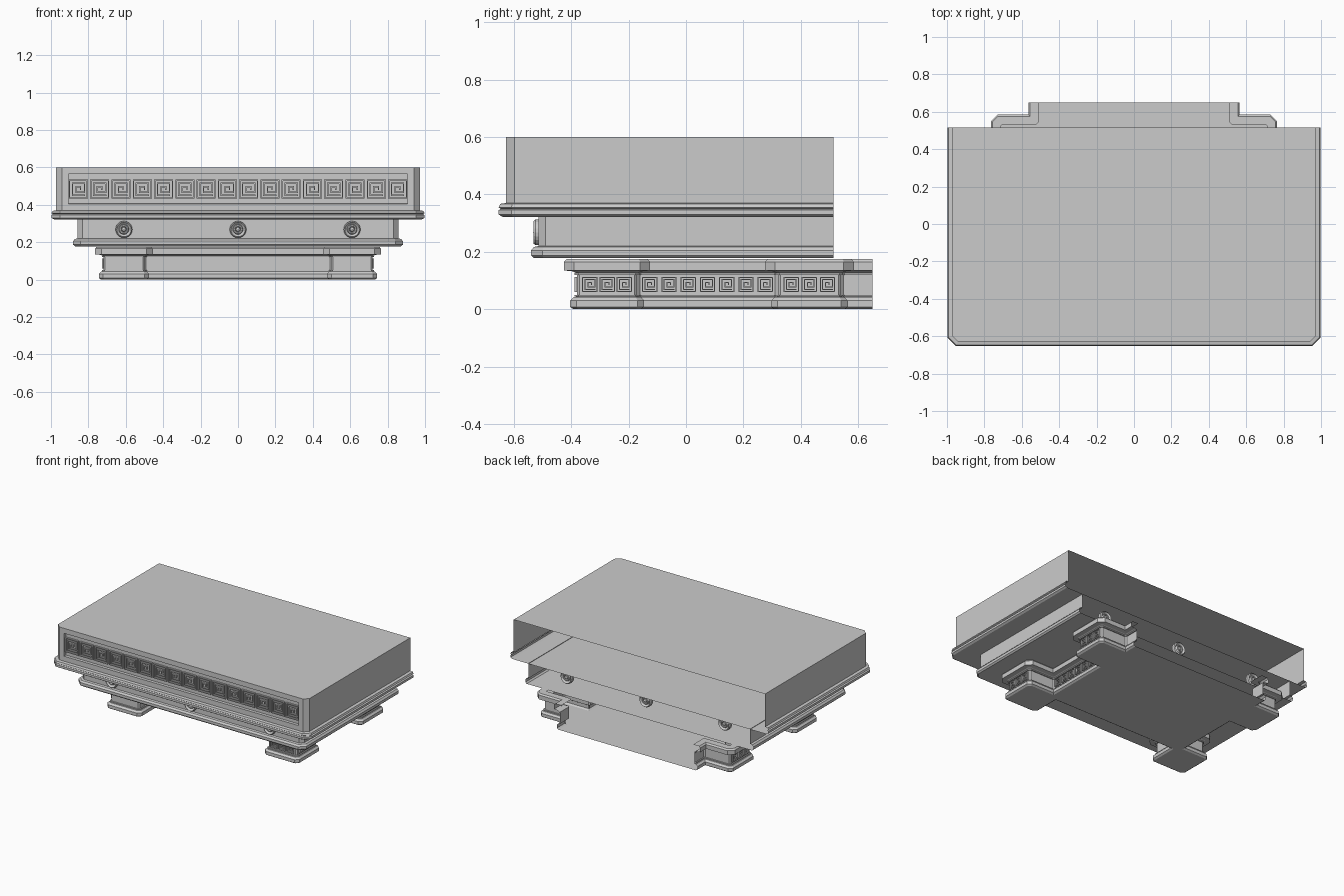
import bpy, bmesh, math
from mathutils import Vector, Matrix

cube = bpy.data.objects.get("Cube")
if cube:
    bpy.data.objects.remove(cube, do_unlink=True)

stone = bpy.data.materials.new("grey_stone")
stone.use_nodes = True
GREY = (0.6, 0.6, 0.6, 1)
stone.diffuse_color = GREY
bsdf = stone.node_tree.nodes["Principled BSDF"]
bsdf.inputs["Base Color"].default_value = GREY
bsdf.inputs["Roughness"].default_value = 0.8


def finish(name, bm):
    mesh = bpy.data.meshes.new(name)
    bm.to_mesh(mesh)
    bm.free()
    mesh.materials.append(stone)
    obj = bpy.data.objects.new(name, mesh)
    bpy.context.collection.objects.link(obj)
    return obj


def mirrored(half):
    """Open plan path: back right, round the front, to back left."""
    pts = [Vector(p) for p in half]
    return [Vector((-p.x, p.y)) for p in reversed(pts)] + pts


def chamfered(path, c):
    out = [path[0]]
    for a, b, d in zip(path, path[1:], path[2:]):
        out += [b + (a - b).normalized() * c, b + (d - b).normalized() * c]
    return out + [path[-1]]


def offset(path, dist):
    """Mitred outward offset of an open path."""
    normals = []
    for a, b in zip(path, path[1:]):
        t = (b - a).normalized()
        normals.append(Vector((t.y, -t.x)))
    out = []
    for i, p in enumerate(path):
        n1 = normals[max(i - 1, 0)]
        n2 = normals[min(i, len(normals) - 1)]
        out.append(p + (n1 + n2) * (dist / (1 + n1.dot(n2))))
    return out


def sweep(path, profile, floor=False, roof=False):
    """Sweep an (offset, z) profile, listed upward, along the plan path."""
    bm = bmesh.new()
    rings = [[bm.verts.new((p.x, p.y, z)) for p in offset(path, d)]
             for d, z in profile]
    for lo, hi in zip(rings, rings[1:]):
        for i in range(len(path) - 1):
            bm.faces.new((lo[i], lo[i + 1], hi[i + 1], hi[i]))
    if floor:
        bm.faces.new(rings[0][::-1])
    if roof:
        bm.faces.new(rings[-1])
    bm.normal_update()
    return bm


def bar(bm, origin, t, n, u0, u1, w0, w1, depth):
    """Raised rectangular ridge on a wall, u along the wall and w upward."""
    m = Matrix((t, Vector((0, 0, 1)), n)).transposed().to_4x4()
    mid = Vector(((u0 + u1) / 2, (w0 + w1) / 2, depth / 2))
    m = Matrix.Translation(origin) @ m @ Matrix.Translation(mid)
    m = m @ Matrix.Diagonal((u1 - u0, w1 - w0, depth, 1))
    bmesh.ops.create_cube(bm, size=1, matrix=m)


def key_tile(bm, centre, t, n, size, depth):
    """Square frame with a square spiral inside."""
    h, k = size / 2, size * 0.035
    spiral = [(-0.5, -0.5), (-0.5, 0.5), (0.5, 0.5), (0.5, -0.5), (-0.5, -0.5)]
    hook = [(0.34, -0.34), (-0.34, -0.34), (-0.34, 0.34), (0.34, 0.34),
            (0.34, -0.17), (-0.14, -0.17), (-0.14, 0.14), (0.12, 0.14), (0.12, 0)]
    for line in (spiral, hook):
        for (a, b), (c, d) in zip(line, line[1:]):
            bar(bm, centre, t, n, min(a, c) * 2 * h - k, max(a, c) * 2 * h + k,
                min(b, d) * 2 * h - k, max(b, d) * 2 * h + k, depth)


def key_row(bm, start, end, z, count, size, depth=0.008):
    a, b = Vector((*start, z)), Vector((*end, z))
    t = (b - a).normalized()
    n = Vector((t.y, -t.x, 0))
    for i in range(count):
        key_tile(bm, a.lerp(b, (i + 0.5) / count), t, n, size, depth)


# Top block with its moulding and a sunken front panel
path = chamfered(mirrored([(0.972, -0.628), (0.972, 0.515)]), 0.03)
bm = sweep(path, [(0.012, 0.322), (0.025, 0.33), (0.025, 0.345), (0.018, 0.35),
                  (0.025, 0.355), (0.02, 0.367), (0, 0.37), (0, 0.6)], True, True)
panel = [f for f in bm.faces if f.normal.y < -0.9 and f.calc_center_median().z > 0.4]
bmesh.ops.inset_region(bm, faces=panel, thickness=0.035, use_even_offset=True)
bmesh.ops.inset_region(bm, faces=panel, thickness=0.001, depth=-0.02)
finish("top_block", bm)

bm = bmesh.new()
key_row(bm, (-0.91, -0.608), (0.91, -0.608), 0.483, 16, 0.095, 0.012)
finish("top_key_frieze", bm)

# Middle block
path = chamfered(mirrored([(0.857, -0.515), (0.857, 0.515)]), 0.025)
finish("middle_block", sweep(path, [
    (0.015, 0.178), (0.025, 0.187), (0.025, 0.205), (0.015, 0.217),
    (0, 0.22), (0, 0.325)], True))


# Round bosses on the middle block
def boss(name, x, y, facing):
    bm = bmesh.new()
    profile = [(0.045, -0.012), (0.045, 0.01), (0.039, 0.017), (0.033, 0.01),
               (0.027, 0.005), (0.023, 0.014), (0.017, 0.014), (0.013, 0.006),
               (0.01, 0.014), (0, 0.018)]
    verts = [bm.verts.new((r, 0, -h)) for r, h in profile]
    edges = [bm.edges.new(e) for e in zip(verts, verts[1:])]
    bmesh.ops.spin(bm, geom=verts + edges, axis=(0, 0, 1), cent=(0, 0, 0),
                   angle=math.tau, steps=20)
    bmesh.ops.remove_doubles(bm, verts=bm.verts, dist=0.0005)
    bmesh.ops.rotate(bm, verts=bm.verts, cent=(0, 0, 0),
                     matrix=Matrix.Rotation(-facing * math.pi / 2, 3, "X"))
    bmesh.ops.translate(bm, verts=bm.verts, vec=(x, y, 0.268))
    bmesh.ops.recalc_face_normals(bm, faces=bm.faces)
    finish(name, bm)


for side, x in (("right", -0.61), ("middle", 0), ("left", 0.61)):
    boss("front_boss_" + side, x, -0.515, 1)
    boss("back_boss_" + side, x, 0.44, -1)

# Base with four projecting corner feet
half = [(0.5, -0.18), (0.5, -0.38), (0.72, -0.38), (0.72, -0.17), (0.52, -0.17),
        (0.52, 0.32), (0.72, 0.32), (0.72, 0.54), (0.52, 0.54), (0.52, 0.65)]
path = chamfered(mirrored(half), 0.009)
finish("base", sweep(path, [
    (0.012, 0), (0.024, 0.008), (0.024, 0.03), (0.012, 0.042), (0, 0.044),
    (0, 0.125), (0.015, 0.132), (0.045, 0.135), (0.045, 0.165), (0.036, 0.175),
    (-0.01, 0.175)], True))

# Key friezes and thin border strips on the base walls
bm = bmesh.new()
Z, TILE = 0.086, 0.05
key_row(bm, (-0.49, -0.18), (0.49, -0.18), Z, 15, TILE)
key_row(bm, (0.515, -0.38), (0.705, -0.38), Z, 3, TILE)
for s in (-1, 1):
    for x, y0, y1, count in ((0.72, -0.365, -0.185, 3), (0.52, -0.16, 0.31, 7),
                             (0.72, 0.335, 0.525, 3)):
        ends = [(s * x, y0), (s * x, y1)][::s]
        key_row(bm, ends[0], ends[1], Z, count, TILE)
finish("base_key_frieze", bm)
finish("base_border_low", sweep(path, [(0, 0.044), (0.008, 0.044), (0.008, 0.05), (0, 0.05)]))
finish("base_border_high", sweep(path, [(0, 0.12), (0.008, 0.12), (0.008, 0.126), (0, 0.126)]))
